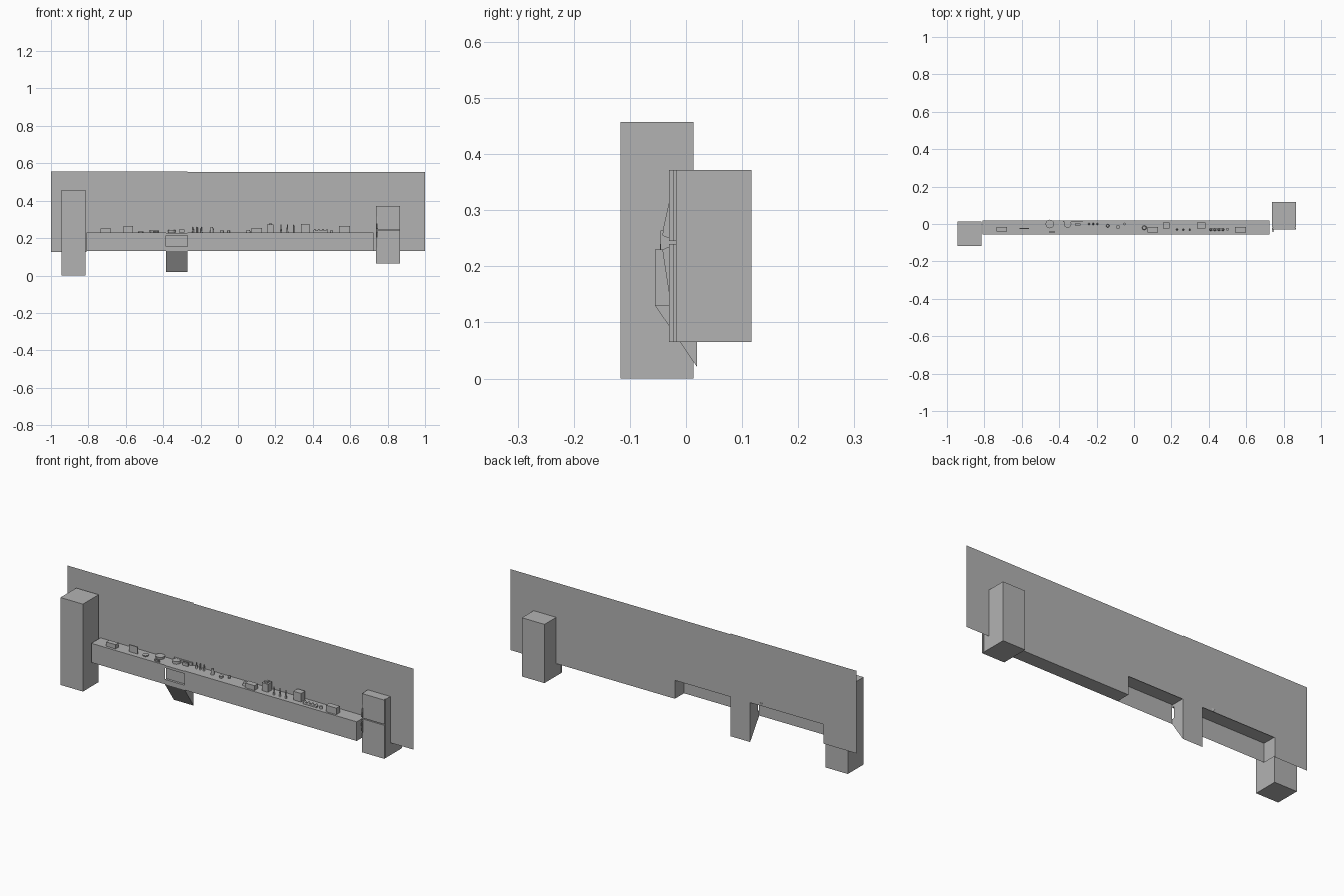
import bpy, bmesh, math
from mathutils import Vector

cube = bpy.data.objects.get("Cube")
if cube:
    bpy.data.objects.remove(cube, do_unlink=True)

grey = bpy.data.materials.new("plain grey")
grey.use_nodes = True
COLOUR = (0.45, 0.45, 0.45, 1)
grey.diffuse_color = COLOUR
grey.node_tree.nodes["Principled BSDF"].inputs["Base Color"].default_value = COLOUR

TOP, FRONT, BACK = 0.23, -0.055, 0.02


def finish(name, bm):
    mesh = bpy.data.meshes.new(name)
    bm.to_mesh(mesh)
    bm.free()
    mesh.materials.append(grey)
    obj = bpy.data.objects.new(name, mesh)
    bpy.context.collection.objects.link(obj)
    return obj


def box(name, x, y, z):
    bm = bmesh.new()
    bmesh.ops.create_cube(bm, size=1)
    for v in bm.verts:
        v.co = Vector([(a + b) / 2 + c * (b - a) for c, (a, b) in zip(v.co, (x, y, z))])
    return finish(name, bm)


def sheet(name, points):
    bm = bmesh.new()
    bm.faces.new([bm.verts.new(p) for p in points])
    return finish(name, bm)


def prism(name, x0, x1, profile):
    """Extrude a y-z profile along x."""
    bm = bmesh.new()
    face = bm.faces.new([bm.verts.new((x0, y, z)) for y, z in profile])
    grown = bmesh.ops.extrude_face_region(bm, geom=[face])["geom"]
    moved = [g for g in grown if isinstance(g, bmesh.types.BMVert)]
    bmesh.ops.translate(bm, verts=moved, vec=(x1 - x0, 0, 0))
    bmesh.ops.recalc_face_normals(bm, faces=bm.faces)
    return finish(name, bm)


def round_item(name, x, y, r, h, taper=1.0, base=TOP):
    bm = bmesh.new()
    bmesh.ops.create_cone(bm, cap_ends=True, segments=12, radius1=r, radius2=r * taper, depth=h)
    bmesh.ops.translate(bm, verts=bm.verts, vec=(x, y, base + h / 2))
    return finish(name, bm)


# Back wall, notched behind the open part of the counter
outline = [(-1, .125), (-.81, .125), (-.81, .226), (.05, .226), (.05, .13),
           (1, .13), (1, .553), (-.27, .553), (-.27, .557), (-1, .557)]
sheet("back_wall", [(x, BACK, z) for x, z in reversed(outline)])

# Tall cupboard
box("tall_cupboard", (-.945, -.815), (-.117, .013), (0, .457))

# Refrigerator with two doors and wedge handles
box("fridge_body", (.737, .867), (-.018, .117), (.065, .372))
for name, z in (("lower", (.065, .24)), ("upper", (.245, .372))):
    box(name + "_fridge_door", (.737, .867), (-.03, -.022), z)
    box(name + "_door_seal", (.742, .862), (-.022, -.018), z)
prism("upper_handle", .74, .745, [(-.03, .25), (-.042, .255), (-.04, .27), (-.03, .315)])
prism("lower_handle", .74, .745, [(-.03, .235), (-.042, .23), (-.04, .215), (-.03, .15)])

# Counter: closed block on one side, open-backed shell on the other
box("closed_counter", (.05, .725), (FRONT, BACK), (.13, TOP))
sheet("counter_top", [(-.81, FRONT, TOP), (.05, FRONT, TOP), (.05, BACK, TOP), (-.81, BACK, TOP)])
for i, (a, b) in enumerate(((-.81, -.385), (-.27, .05))):
    sheet(f"counter_front_{i + 1}", [(a, FRONT, .13), (b, FRONT, .13), (b, FRONT, TOP), (a, FRONT, TOP)])
sheet("counter_end", [(-.81, BACK, .13), (-.81, FRONT, .13), (-.81, FRONT, TOP), (-.81, BACK, TOP)])

# Stove block with a recessed front and sloping underside
prism("stove", -.385, -.27, [(FRONT, .13), (BACK, .02), (BACK, .228), (FRONT, .228),
                             (FRONT, .215), (-.043, .215), (-.043, .155), (FRONT, .155)])
box("stove_back_panel", (-.38, -.275), (.012, .019), (TOP, .245))

# Box-shaped kitchen items: centre x, centre y, width, depth, height
boxes = {
    "bread_bin": (-.707, -.028, .055, .026, .022),
    "cutting_board": (-.587, -.025, .05, .006, .036),
    "spice_rack": (-.3, -.002, .03, .01, .016),
    "toaster": (.1, -.03, .055, .03, .025),
    "coffee_machine": (.173, -.008, .036, .034, .042),
    "blender_base": (.36, -.008, .045, .034, .045),
    "bowl_tray": (.44, -.03, .08, .01, .01),
    "mixer": (.57, -.03, .06, .03, .034),
}
for name, (x, y, w, d, h) in boxes.items():
    box(name, (x - w / 2, x + w / 2), (y - d / 2, y + d / 2), (TOP, TOP + h))
box("coffee_machine_lid", (.165, .182), (-.016, 0), (.272, .279))

# Round kitchen items: x, y, radius, height, taper
rounds = {
    "plate": (-.52, -.02, .014, .006, 1.1),
    "pan": (-.45, 0, .021, .012, 1.1),
    "pot": (-.355, 0, .02, .014, 1.0),
    "bowl": (-.14, -.01, .009, .03, .8),
    "cup": (-.085, -.016, .009, .01, 1.2),
    "small_cup": (-.05, 0, .006, .01, 1.2),
    "jug": (.055, -.02, .012, .014, .8),
    "mug": (.5, -.028, .008, .012, 1.0),
}
for name, values in rounds.items():
    round_item(name, *values)

# Rows of bottles and jars
for i in range(3):
    round_item(f"bottle_{i + 1}", -.24 + .022 * i, 0, .005, .03, .5)
    round_item(f"tall_bottle_{i + 1}", .23 + .034 * i, -.03, .005, .042, .5)
for i in range(4):
    round_item(f"jar_{i + 1}", -.45 + .008 * i, -.042, .004, .01)
    round_item(f"fruit_{i + 1}", .41 + .022 * i, -.03, .007, .008, .5, TOP + .01)
